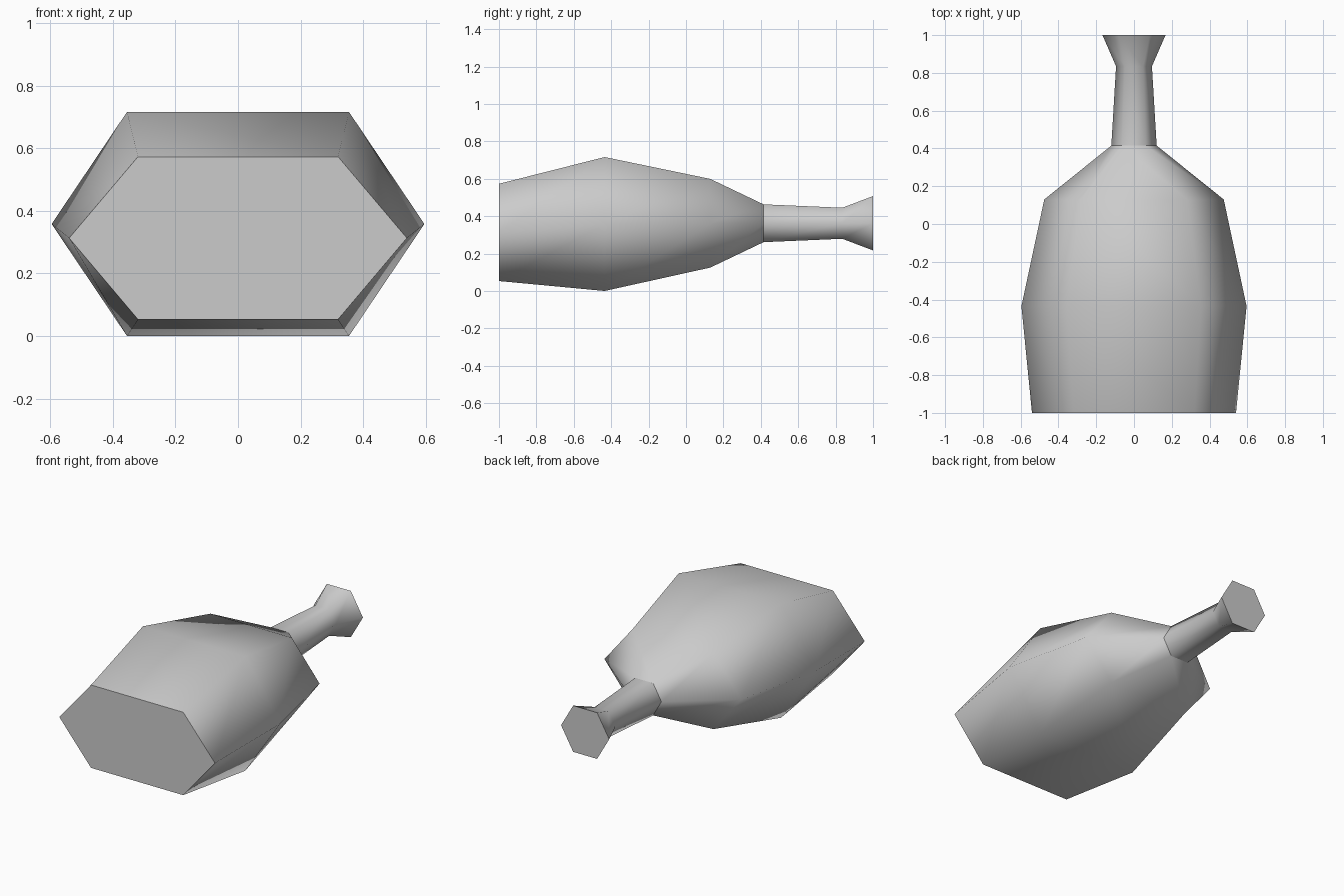
import bpy, bmesh

cube = bpy.data.objects.get("Cube")
if cube:
    bpy.data.objects.remove(cube)

grey = bpy.data.materials.new("light_grey")
grey.use_nodes = True
colour = (0.6, 0.6, 0.6, 1)
grey.diffuse_color = colour
grey.node_tree.nodes["Principled BSDF"].inputs["Base Color"].default_value = colour

# Six-sided rings: y, half width, half width of the flat top, half height, centre z
base = (-1, 0.54, 0.32, 0.26, 0.313)
belly = (-0.435, 0.596, 0.355, 0.358, 0.358)
shoulder = (0.13, 0.475, 0.282, 0.237, 0.362)
neck_root = (0.415, 0.12, 0.062, 0.101, 0.362)
neck_waist = (0.835, 0.095, 0.048, 0.083, 0.362)
mouth = (1, 0.167, 0.083, 0.145, 0.362)


def hexagon(bm, ring):
    y, wide, flat, tall, z = ring
    outline = [(wide, 0), (flat, tall), (-flat, tall),
               (-wide, 0), (-flat, -tall), (flat, -tall)]
    return [bm.verts.new((x, y, z + dz)) for x, dz in outline]


def loft(name, rings, cap_start, cap_end):
    """Skin hexagonal rings into a smooth wall, with crisp flat end caps."""
    bm = bmesh.new()
    loops = [hexagon(bm, r) for r in rings]
    for a, b in zip(loops, loops[1:]):
        for i in range(6):
            j = (i + 1) % 6
            bm.faces.new((a[i], a[j], b[j], b[i])).smooth = True
    for loop, wanted in ((loops[0], cap_start), (loops[-1], cap_end)):
        if wanted:
            cap = bm.faces.new(loop)
            for edge in cap.edges:
                edge.smooth = False
    bmesh.ops.recalc_face_normals(bm, faces=bm.faces)
    mesh = bpy.data.meshes.new(name)
    bm.to_mesh(mesh)
    bm.free()
    mesh.materials.append(grey)
    obj = bpy.data.objects.new(name, mesh)
    bpy.context.collection.objects.link(obj)
    return obj


# Bottle lying down: wide body in front, slim neck with flared mouth behind
loft("bottle_body", [base, belly, shoulder, neck_root], True, False)
loft("bottle_neck", [neck_root, neck_waist, mouth], False, True)
